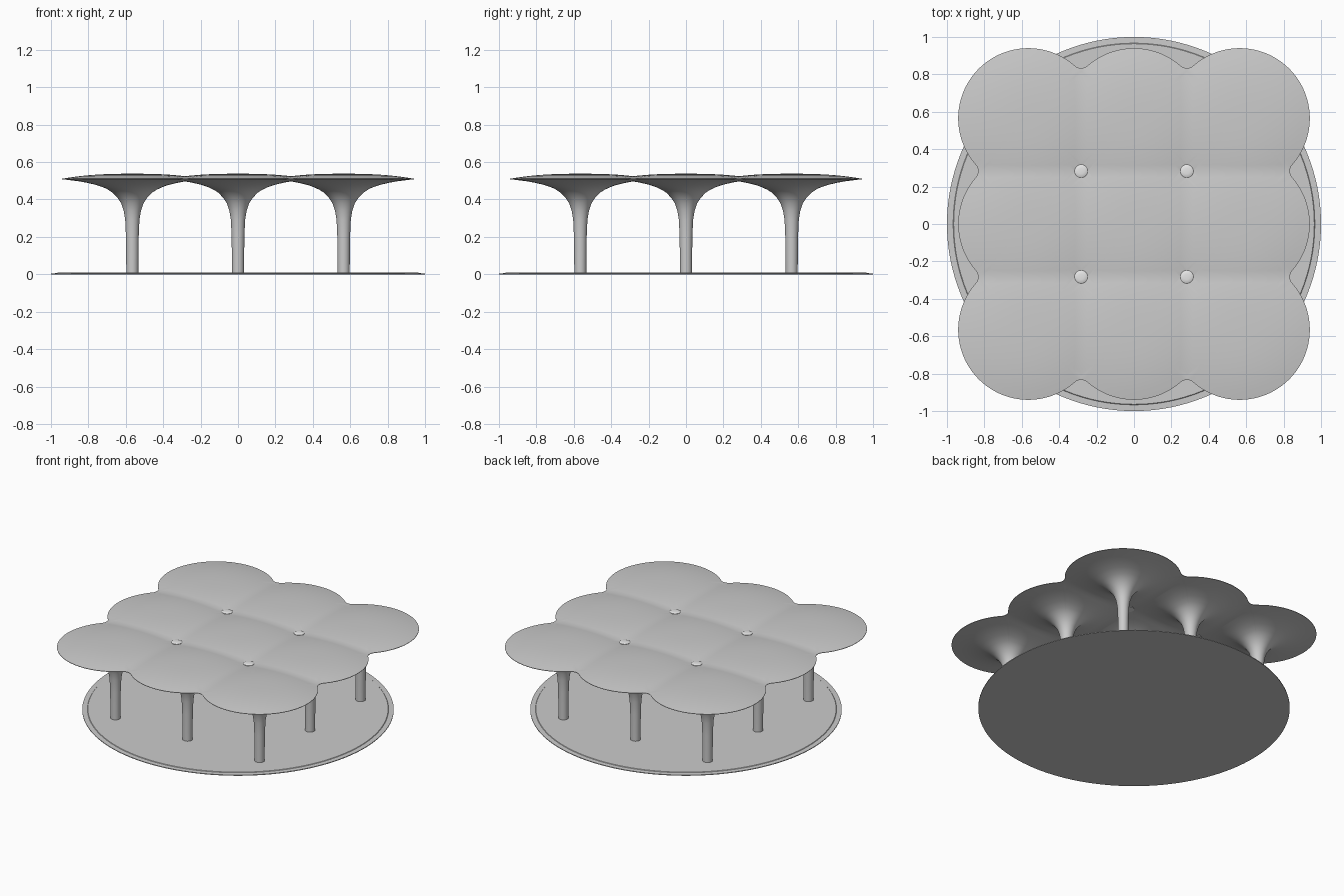
import bpy, bmesh, math

cube = bpy.data.objects.get("Cube")
if cube:
    bpy.data.objects.remove(cube, do_unlink=True)

PITCH = 0.565          # column spacing
HALF = PITCH / 2       # half a bay
LOBE = 0.375           # canopy lobe radius
FILLET = 0.053         # rounding in the notches between lobes
HOLE = 0.035           # skylight radius
NOTCH_Y = math.sqrt((LOBE + FILLET) ** 2 - HALF ** 2)

# Trumpet profile of a column and its underside: (radius, height)
FLARE = [(0.032, 0.007), (0.034, 0.2), (0.038, 0.29), (0.046, 0.34), (0.06, 0.38),
         (0.08, 0.41), (0.105, 0.436), (0.14, 0.459), (0.19, 0.477), (0.24, 0.489),
         (0.283, 0.497), (0.33, 0.503), (LOBE, 0.508)]
TOP_RINGS = [LOBE * k / 8 for k in range(7, 0, -1)]
CORE = 0.105           # inside this radius every ring is a true circle


def material(name, value):
    m = bpy.data.materials.new(name)
    m.use_nodes = True
    m.diffuse_color = (value, value, value, 1)
    m.node_tree.nodes["Principled BSDF"].inputs["Base Color"].default_value = m.diffuse_color
    return m


def add_object(name, bm, mat):
    bmesh.ops.recalc_face_normals(bm, faces=bm.faces)
    mesh = bpy.data.meshes.new(name)
    bm.to_mesh(mesh)
    bm.free()
    mesh.materials.append(mat)
    ob = bpy.data.objects.new(name, mesh)
    bpy.context.collection.objects.link(ob)
    bpy.ops.object.select_all(action='DESELECT')
    ob.select_set(True)
    bpy.context.view_layer.objects.active = ob
    bpy.ops.object.shade_smooth_by_angle(angle=math.radians(35))
    return ob


def flare_z(r):
    for (r0, z0), (r1, z1) in zip(FLARE, FLARE[1:]):
        if r <= r1:
            return z0 + (z1 - z0) * (r - r0) / (r1 - r0)
    return FLARE[-1][1]


def top_z(r):
    return 0.538 - 0.027 * min(1, r / LOBE) ** 2.5


def near_hit(a, cx, cy, f):
    """Distance along angle a to the near side of a circle."""
    along = math.cos(a) * cx + math.sin(a) * cy
    disc = along ** 2 - (cx * cx + cy * cy - f * f)
    return along - math.sqrt(disc) if disc > 0 else 9


def reach(a, x_open, y_open):
    """Outline radius of one bay at angle a within a quadrant."""
    if x_open and y_open:
        return LOBE
    wall_x = HALF / max(math.cos(a), 1e-6)
    wall_y = HALF / max(math.sin(a), 1e-6)
    if not x_open and not y_open:
        return min(wall_x, wall_y, near_hit(a, HALF, HALF, HOLE))
    if x_open:
        a, wall_x = math.pi / 2 - a, wall_y
    if a >= math.atan2(NOTCH_Y, HALF):
        return LOBE
    return min(wall_x, near_hit(a, HALF, NOTCH_Y, FILLET))


# Angles in one quadrant, with the exact outline corners included
steps = 32
angles = {round(k * math.pi / 2 / steps, 5) for k in range(steps)}
for y in (NOTCH_Y - FILLET, NOTCH_Y, HALF - HOLE):
    a = math.atan2(y, HALF)
    angles |= {round(a, 5), round(math.pi / 2 - a, 5)}
angles = sorted(angles)


def add_bay(bm, i, j):
    """One column with its share of the canopy."""
    spokes = []
    for q in range(4):
        for a in angles:
            ang = a + q * math.pi / 2
            dx, dy = math.cos(ang), math.sin(ang)
            x_open = (i == 1 and dx > 1e-4) or (i == -1 and dx < -1e-4)
            y_open = (j == 1 and dy > 1e-4) or (j == -1 and dy < -1e-4)
            fold = math.atan2(abs(dy), abs(dx))
            if fold < 1e-4:
                edge = LOBE if x_open else HALF
            elif fold > math.pi / 2 - 1e-4:
                edge = LOBE if y_open else HALF
            else:
                edge = reach(fold, x_open, y_open)

            def fit(r):
                return r if r <= CORE else CORE + (edge - CORE) * (r - CORE) / (LOBE - CORE)

            pts = [(r, z) if r <= CORE else (fit(r), flare_z(fit(r))) for r, z in FLARE]
            pts.append((edge, top_z(edge)))
            pts += [(fit(r), top_z(fit(r))) for r in TOP_RINGS]
            spokes.append([bm.verts.new((i * PITCH + r * dx, j * PITCH + r * dy, z))
                           for r, z in pts])
    tip = bm.verts.new((i * PITCH, j * PITCH, top_z(0)))
    rim = len(FLARE) - 1
    for s, t in zip(spokes, spokes[1:] + spokes[:1]):
        for k in range(len(s) - 1):
            # Leave the seam between neighbouring bays open
            mid = (s[rim].co + t[rim].co) / 2
            seam = any(abs(abs(c) - HALF) < 1e-4 for c in mid[:2])
            if k != rim or not seam:
                bm.faces.new((s[k], t[k], t[k + 1], s[k + 1]))
        bm.faces.new((s[-1], t[-1], tip))


def spin_disc(name, profile, mat, centres=((0, 0),), sides=64):
    """Closed turned solid; the profile runs from the bottom to the top centre."""
    bm = bmesh.new()
    for cx, cy in centres:
        rings = [[bm.verts.new((cx + r * math.cos(math.tau * k / sides),
                                cy + r * math.sin(math.tau * k / sides), z))
                  for k in range(sides)] for r, z in profile]
        for lo, hi in zip(rings, rings[1:]):
            for k in range(sides):
                n = (k + 1) % sides
                bm.faces.new((lo[k], lo[n], hi[n], hi[k]))
        bm.faces.new(rings[0][::-1])
        bm.faces.new(rings[-1])
    return add_object(name, bm, mat)


concrete = material("concrete grey", 0.6)
skylight_white = material("skylight white", 0.8)

# Canopy and columns
bm = bmesh.new()
for i in (-1, 0, 1):
    for j in (-1, 0, 1):
        add_bay(bm, i, j)
bmesh.ops.remove_doubles(bm, verts=bm.verts, dist=0.0003)
add_object("canopy_with_columns", bm, concrete)

# Round floor slab with a small step at its edge
spin_disc("floor_slab", [(1, 0), (1, 0.005), (0.967, 0.006), (0.964, 0.009)], concrete, sides=128)

# Skylights where four bays meet
spin_disc("skylights", [(HOLE, 0.503), (HOLE, 0.514), (0.03, 0.517), (0.015, 0.519)],
          skylight_white, [(x, y) for x in (-HALF, HALF) for y in (-HALF, HALF)], 32)
